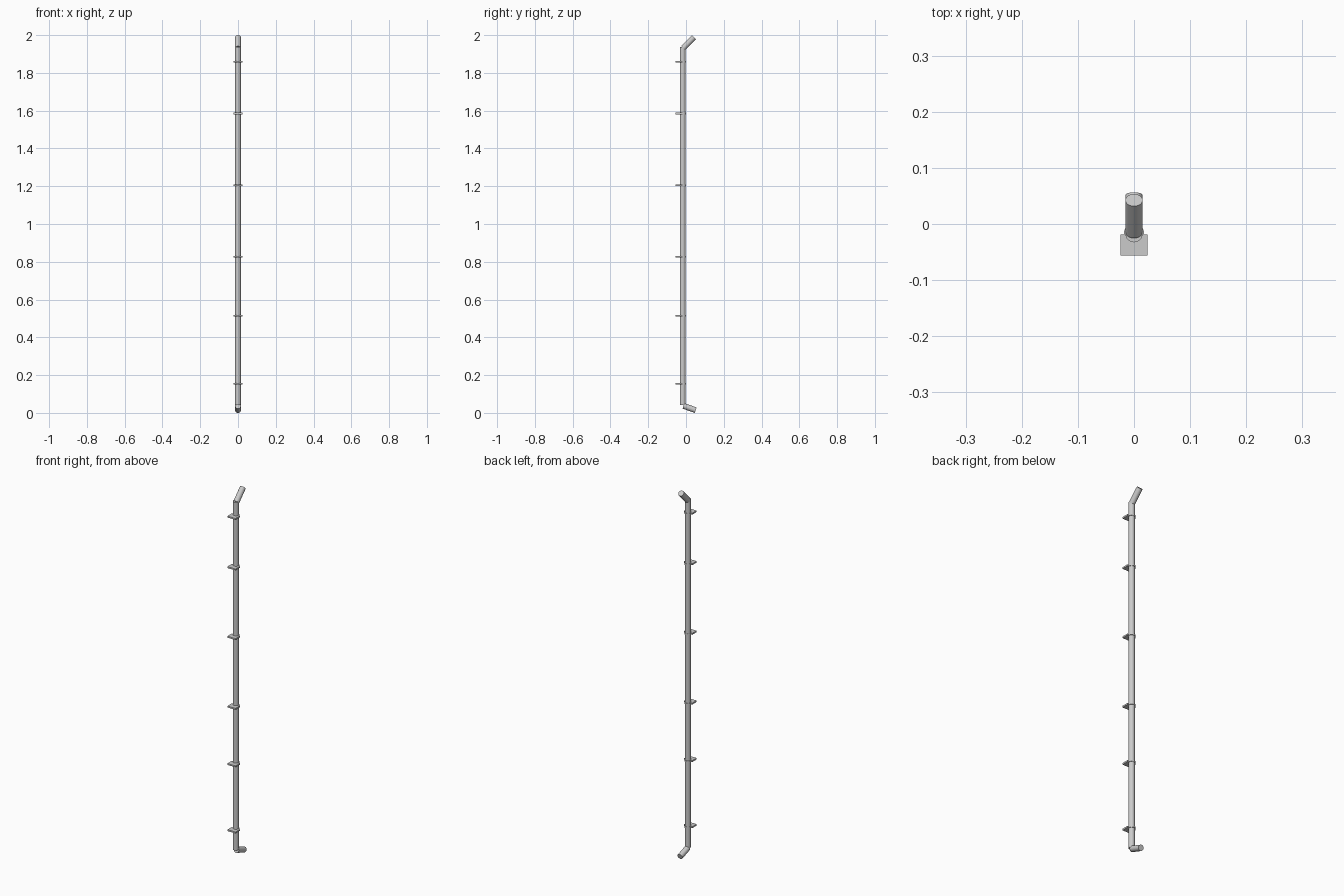
import bpy, bmesh
from mathutils import Vector

if "Cube" in bpy.data.objects:
    bpy.data.objects.remove(bpy.data.objects["Cube"])

R = 0.0152       # pipe radius
PY = -0.0175     # pipe axis in y


def tube(name, a, b, r=R, sides=24):
    a, b = Vector(a), Vector(b)
    bm = bmesh.new()
    bmesh.ops.create_cone(bm, cap_ends=True, segments=sides, radius1=r, radius2=r,
                          depth=(b - a).length)
    rot = (b - a).to_track_quat('Z', 'X').to_matrix()
    bmesh.ops.rotate(bm, verts=bm.verts, matrix=rot)
    bmesh.ops.translate(bm, verts=bm.verts, vec=(a + b) / 2)
    return finish(name, bm)


def block(name, lo, hi):
    lo, hi = Vector(lo), Vector(hi)
    bm = bmesh.new()
    bmesh.ops.create_cube(bm, size=1)
    bmesh.ops.scale(bm, verts=bm.verts, vec=hi - lo)
    bmesh.ops.translate(bm, verts=bm.verts, vec=(lo + hi) / 2)
    return finish(name, bm)


def finish(name, bm):
    me = bpy.data.meshes.new(name)
    bm.to_mesh(me)
    bm.free()
    ob = bpy.data.objects.new(name, me)
    bpy.context.collection.objects.link(ob)
    bpy.context.view_layer.objects.active = ob
    bpy.ops.object.select_all(action='DESELECT')
    ob.select_set(True)
    bpy.ops.object.shade_smooth_by_angle()
    return ob


# Vertical pipe
tube("downpipe", (0, PY, 0.042), (0, PY, 1.936))

# Angled inlet at the top and outlet at the foot
tube("top_inlet", (0, PY + 0.003, 1.931), (0, 0.0425, 1.9893))
tube("bottom_outlet", (0, PY + 0.004, 0.037), (0, 0.0515, 0.0144))

# Wall brackets: clamp ring around the pipe and a flat mounting plate
for i, z in enumerate((0.153, 0.513, 0.826, 1.206, 1.585, 1.86)):
    tube(f"clamp_ring_{i}", (0, PY, z - 0.004), (0, PY, z + 0.004), r=0.0182)
    block(f"bracket_plate_{i}", (-0.0245, -0.0565, z - 0.004), (0.0245, -0.019, z + 0.004))
